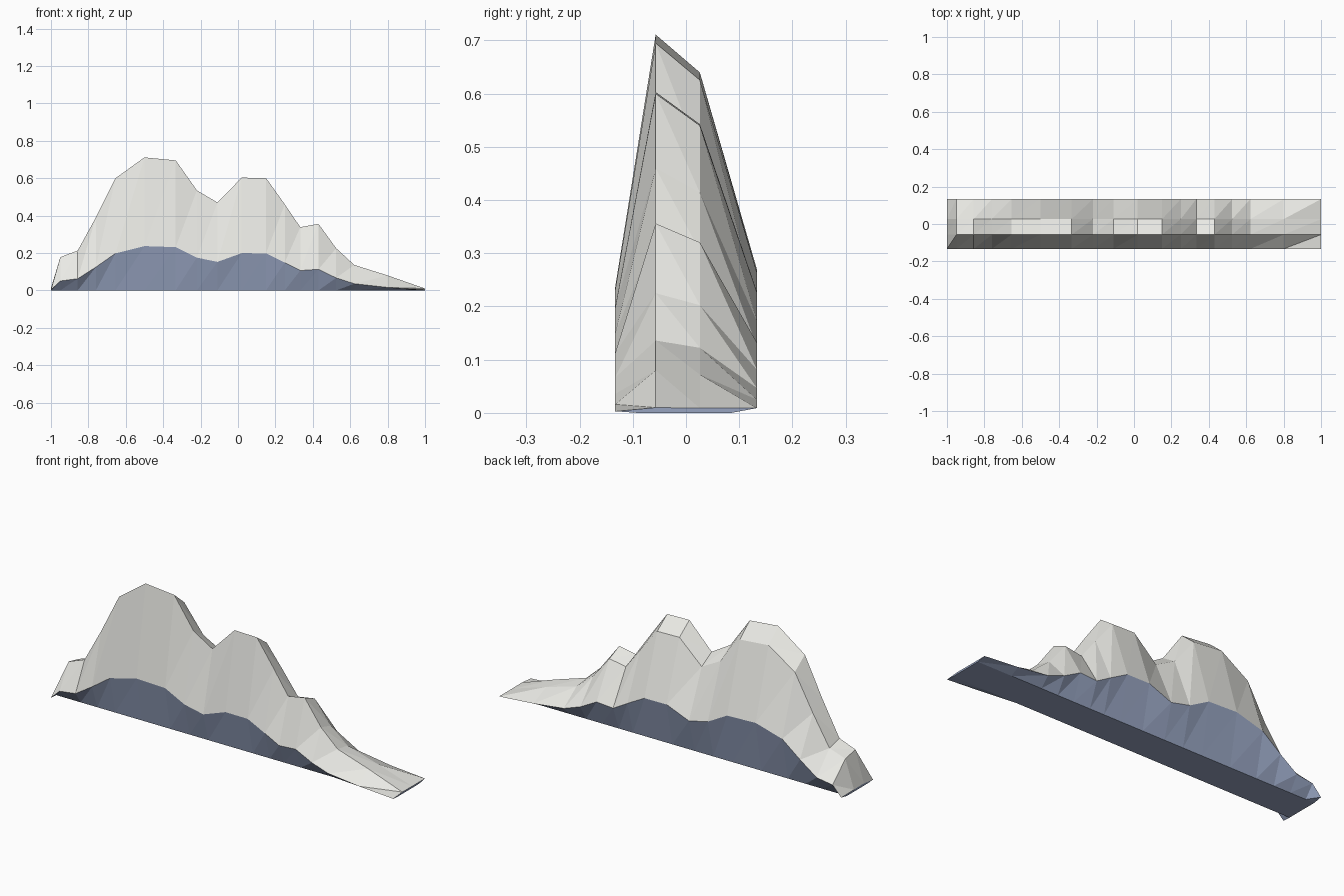
import bpy, bmesh

if "Cube" in bpy.data.objects:
    bpy.data.objects.remove(bpy.data.objects["Cube"])

# Ridge silhouette: (x, peak height)
RIDGE = [(-1, .012), (-.95, .178), (-.857, .213), (-.76, .39), (-.655, .6),
         (-.5, .711), (-.333, .695), (-.22, .535), (-.11, .47), (.02, .603),
         (.15, .6), (.25, .46), (.333, .338), (.43, .356), (.525, .225),
         (.622, .136), (.8, .08), (1, .01)]
# Cross-section rows: (y, scale of peak height, offset, lowest z)
ROWS = [(-.133, .35, -.012, .003), (-.057, 1, 0, 0),
        (.026, .9, 0, 0), (.133, .389, -.006, .009)]
FOOT = [-.09, -.05, .025, .085]   # y of the underside below each row


def point(x, h, row):
    y, scale, offset, low = row
    return (x, y, max(low, h * scale + offset))


def skin(bm, a, b):
    """Join two matching vertex rows with triangles."""
    for i in range(len(a) - 1):
        bm.faces.new((a[i], b[i], b[i + 1]))
        bm.faces.new((a[i], b[i + 1], a[i + 1]))


def finish(name, bm, color):
    mesh = bpy.data.meshes.new(name)
    bm.to_mesh(mesh)
    bm.free()
    obj = bpy.data.objects.new(name, mesh)
    bpy.context.collection.objects.link(obj)
    mat = bpy.data.materials.new(name + "_color")
    mat.diffuse_color = color
    mat.use_nodes = True
    mat.node_tree.nodes["Principled BSDF"].inputs["Base Color"].default_value = mat.diffuse_color
    mesh.materials.append(mat)


# Mountain slopes: ridge profile swept through the rows
bm = bmesh.new()
cols = [[bm.verts.new(point(x, h, r)) for r in ROWS] for x, h in RIDGE]
for a, b in zip(cols, cols[1:]):
    skin(bm, a, b)
finish("mountain_slopes", bm, (.82, .82, .78, 1))

# Blue base: undercut walls leading down to a narrower flat underside
bm = bmesh.new()
rim = ([(x, h, 0) for x, h in RIDGE] + [(*RIDGE[-1], 1), (*RIDGE[-1], 2)]
       + [(x, h, 3) for x, h in reversed(RIDGE)]
       + [(*RIDGE[0], 2), (*RIDGE[0], 1)])
top = [bm.verts.new(point(x, h, ROWS[r])) for x, h, r in rim]
low = [bm.verts.new((x, FOOT[r], 0)) for x, h, r in rim]
skin(bm, low + low[:1], top + top[:1])
bm.faces.new(low)
bmesh.ops.recalc_face_normals(bm, faces=bm.faces)
finish("mountain_base", bm, (.31, .37, .53, 1))
